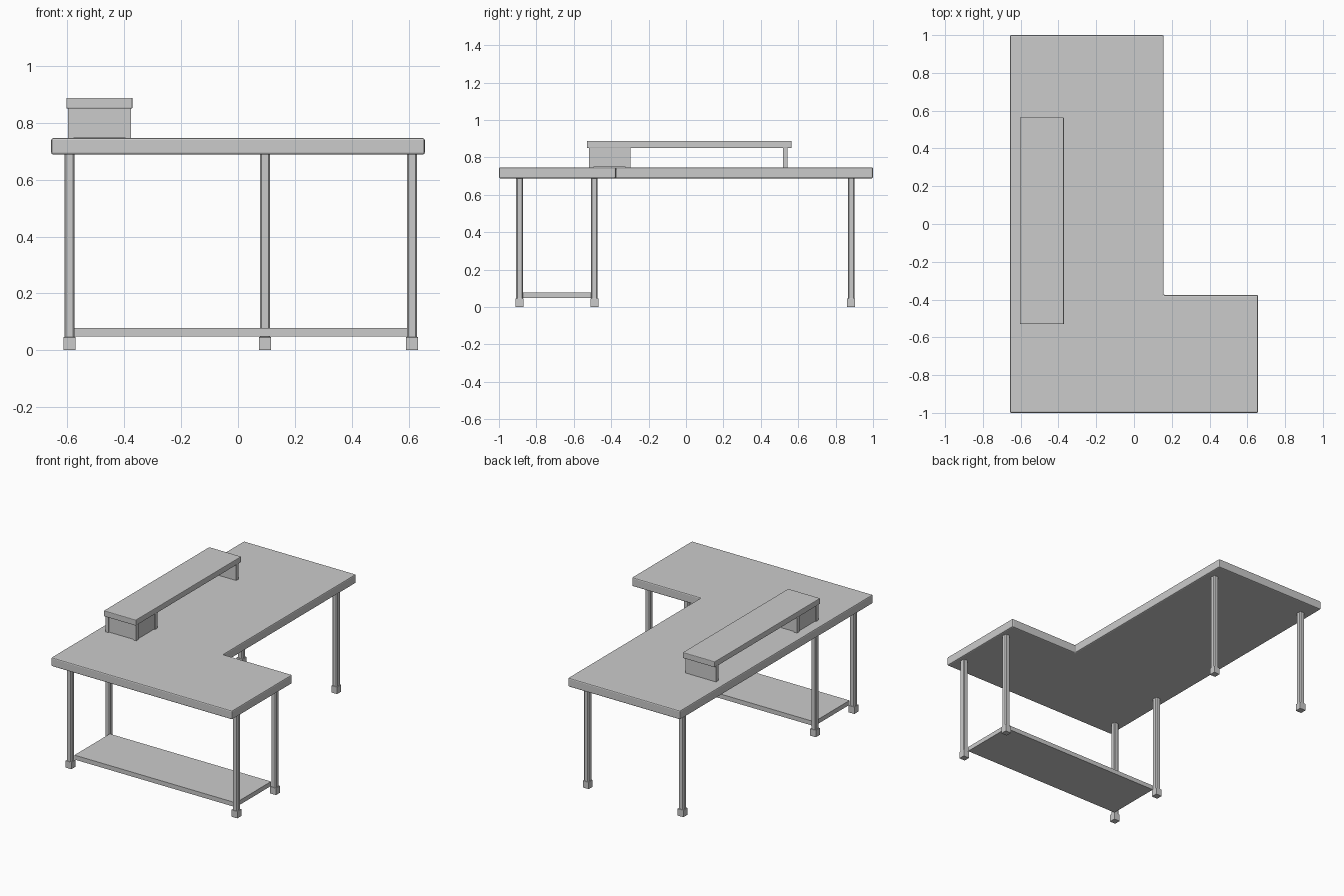
import bpy, bmesh

if "Cube" in bpy.data.objects:
    bpy.data.objects.remove(bpy.data.objects["Cube"])


def prism(name, outline, z0, z1, bevel=0.0, vertical_only=False):
    """Extrude an xy outline from z0 to z1, with optional bevelled edges."""
    bm = bmesh.new()
    base = bm.faces.new([bm.verts.new((x, y, z0)) for x, y in outline])
    ext = bmesh.ops.extrude_face_region(bm, geom=[base])
    for v in ext["geom"]:
        if isinstance(v, bmesh.types.BMVert):
            v.co.z = z1
    bmesh.ops.recalc_face_normals(bm, faces=bm.faces)
    if bevel:
        edges = [e for e in bm.edges
                 if not vertical_only or abs(e.verts[0].co.z - e.verts[1].co.z) > 1e-4]
        bmesh.ops.bevel(bm, geom=edges, offset=bevel, segments=1 if vertical_only else 2,
                        profile=0.5, affect='EDGES')
    mesh = bpy.data.meshes.new(name)
    bm.to_mesh(mesh)
    bm.free()
    obj = bpy.data.objects.new(name, mesh)
    bpy.context.collection.objects.link(obj)
    return obj


def box(name, x0, x1, y0, y1, z0, z1, bevel=0.0, vertical_only=False):
    return prism(name, [(x0, y0), (x1, y0), (x1, y1), (x0, y1)], z0, z1, bevel, vertical_only)


def post(name, x, y, half, z0, z1, bevel, vertical_only=False):
    return box(name, x - half, x + half, y - half, y + half, z0, z1, bevel, vertical_only)


# L-shaped desktop
prism("desktop", [(-0.657, -1), (0.657, -1), (0.657, -0.376), (0.157, -0.376),
                  (0.157, 1), (-0.657, 1)], 0.688, 0.746, 0.007)

# Legs with feet
legs = [(-0.593, -0.89), (0.612, -0.89), (-0.593, -0.49),
        (0.612, -0.49), (-0.593, 0.883), (0.095, 0.883)]
for i, (x, y) in enumerate(legs):
    post(f"leg_{i + 1}", x, y, 0.018, 0.04, 0.69, 0.006, True)
    post(f"foot_{i + 1}", x, y, 0.0215, 0.0, 0.046, 0.002)

# Low shelf between the four side legs
box("lower_shelf", -0.576, 0.595, -0.873, -0.507, 0.049, 0.078)

# Raised shelf
box("riser_top", -0.604, -0.371, -0.53, 0.564, 0.85, 0.888, 0.004)
box("riser_end_panel", -0.598, -0.376, 0.518, 0.543, 0.745, 0.851)

# Small storage box: corner posts around a recessed body
for side, x0, x1 in (("left", -0.598, -0.577), ("right", -0.397, -0.376)):
    for end, y0, y1 in (("front", -0.519, -0.494), ("back", -0.324, -0.297)):
        box(f"box_post_{side}_{end}", x0, x1, y0, y1, 0.745, 0.851)
box("box_body", -0.593, -0.381, -0.514, -0.302, 0.748, 0.851)
